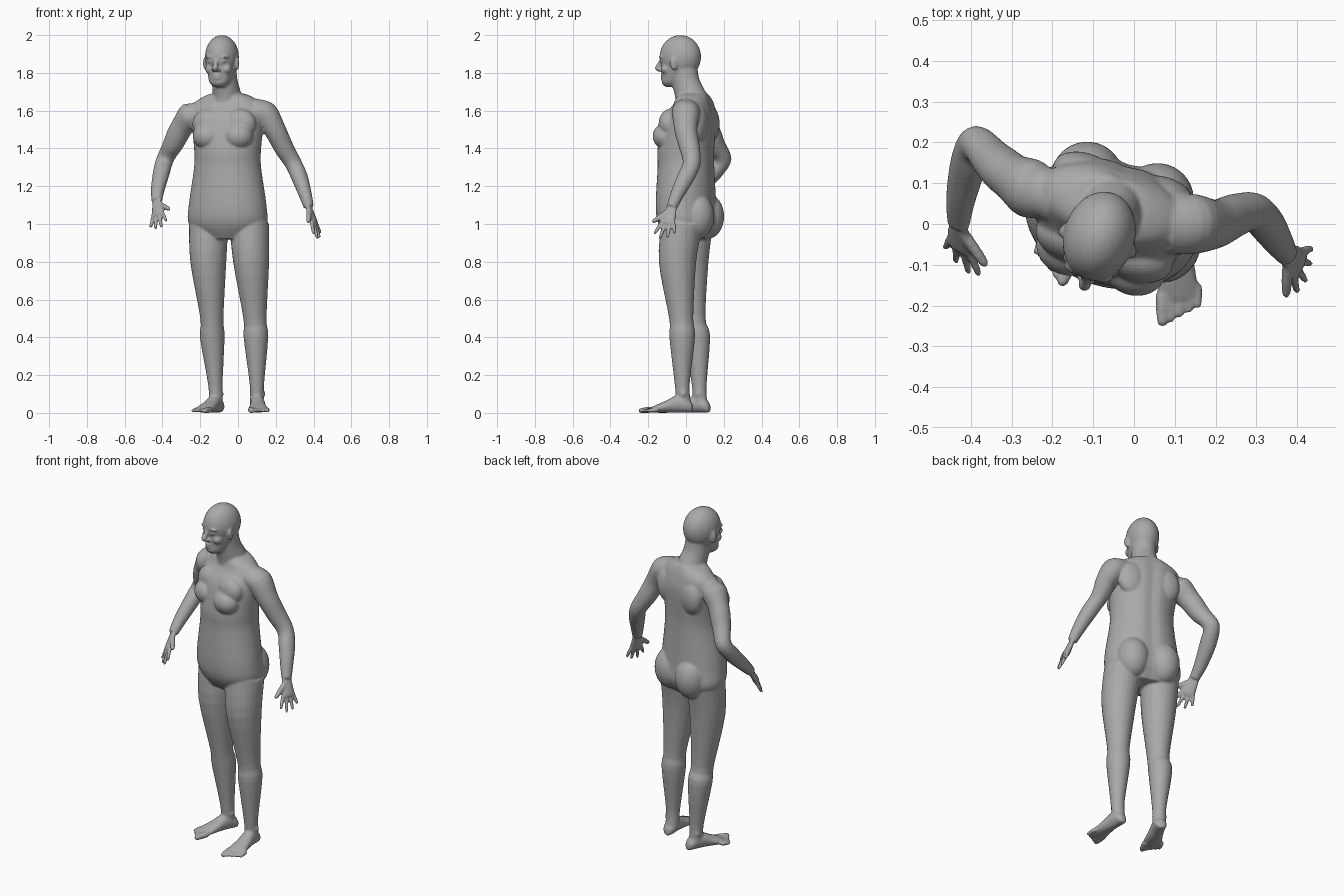
import bpy, bmesh, math
from mathutils import Vector, Matrix

if "Cube" in bpy.data.objects:
    bpy.data.objects.remove(bpy.data.objects["Cube"])

UP = Vector((0, 0, 1))
MIRROR = (-1, 1)
bm = bmesh.new()


def facing(degrees):
    """Left and forward directions of a part turned towards the model's right."""
    angle = math.radians(degrees)
    cosine, sine = math.cos(angle), math.sin(angle)
    return Vector((cosine, -sine, 0)), Vector((-sine, -cosine, 0))


def ring(centre, across, depth, sides=24, groove=0):
    """Ellipse of points, optionally dented at the back."""
    points = []
    for index in range(sides):
        angle = math.tau * index / sides
        dent = 1 - groove * math.exp(-((angle - 1.5 * math.pi) / .17) ** 2)
        points.append(centre + (across * math.cos(angle) + depth * math.sin(angle)) * dent)
    return points


def loft(rings, steps=4):
    """Closed skin through rings, with a smooth curve between them."""
    rows = []
    padded = [rings[0], *rings, rings[-1]]
    for before, start, end, after in zip(padded, padded[1:], padded[2:], padded[3:]):
        for step in range(steps):
            t = step / steps
            rows.append([b + (c - a) * t / 2 + (a * 2 - b * 5 + c * 4 - d) * t * t / 2
                         + (b * 3 - a - c * 3 + d) * t ** 3 / 2
                         for a, b, c, d in zip(before, start, end, after)])
    rows.append(rings[-1])
    rows = [[bm.verts.new(point) for point in row] for row in rows]
    for low, high in zip(rows, rows[1:]):
        for index in range(len(low)):
            bm.faces.new((low[index - 1], low[index], high[index], high[index - 1]))
    bm.faces.new(rows[0][::-1])
    bm.faces.new(rows[-1])


def tube(points, radii, side, flat=1):
    """Limb along a path; radii run towards side, flat scales the other axis."""
    points = [Vector(point) for point in points]
    ends = zip([points[0], *points], [*points[1:], points[-1]])
    rings = []
    for point, radius, (previous, following) in zip(points, radii, ends):
        along = (following - previous).normalized()
        across = (side - along * side.dot(along)).normalized()
        rings.append(ring(point, across * radius, along.cross(across) * radius * flat))
    loft(rings)


def finger(base, tip, radius, side):
    """Digit with a rounded tip."""
    tube([base, base.lerp(tip, .5), base.lerp(tip, .9), tip],
         [radius, radius, radius * .8, radius * .4], side)


def blob(centre, frame, size):
    """Ellipsoid sized along the frame's left, forward and up directions."""
    turn = Matrix((*frame, UP)).transposed().to_4x4()
    matrix = Matrix.Translation(centre) @ turn @ Matrix.Diagonal((*size, 1))
    bmesh.ops.create_uvsphere(bm, u_segments=24, v_segments=16, radius=1, matrix=matrix)


def place(origin, frame, left, front, height):
    return origin + frame[0] * left + frame[1] * front + UP * height


# Torso: height, half width, half depth, shift to the back
body = facing(17)
side, forward = body
core = Vector((-.055, 0, 0))
torso = [(.92, .14, .1, .01), (1, .21, .15, .01), (1.1, .21, .155, 0), (1.3, .18, .147, 0),
         (1.4, .18, .147, 0), (1.55, .195, .135, .02), (1.63, .185, .1, .04),
         (1.67, .14, .085, .04), (1.69, .09, .075, .04)]
loft([ring(core + Vector((0, back, height)), side * width, forward * depth, 48, .07)
      for height, width, depth, back in torso])

# Chest, shoulder blades and buttocks
for sign in MIRROR:
    blob(place(core, body, sign * .085, .085, 1.465), body, (.08, .07, .07))
    blob(place(core, body, sign * .085, .06, 1.53), body, (.09, .06, .08))
    blob(place(core, body, sign * .1, -.1, 1.53), body, (.08, .05, .1))
    blob(place(core, body, sign * .09, -.09, 1.04), body, (.09, .09, .12))

# Neck
tube([(-.06, .04, 1.62), (-.06, .02, 1.69), (-.07, 0, 1.75), (-.075, -.01, 1.82)],
     [.09, .075, .068, .066], side, 1.08)

# Head: rounded skull over a jaw
skull = Vector((-.085, -.03, 0))
blob(place(skull, body, 0, 0, 1.885), body, (.088, .112, .115))
jaw = [(1.725, .05, .025, .03), (1.745, .045, .05, .055), (1.78, .025, .065, .075),
       (1.84, 0, .08, .1), (1.9, 0, .08, .1)]
loft([ring(place(skull, body, 0, front, height), side * width, forward * depth)
      for height, front, width, depth in jaw])

# Nose, lips and chin
bridge, tip, base = [place(skull, body, 0, front, height)
                     for front, height in ((.1, 1.88), (.125, 1.825), (.115, 1.808))]
tube([bridge, bridge.lerp(tip, .6), tip, base], [.009, .012, .016, .008], side)
for height, width in ((1.787, .026), (1.771, .023)):
    blob(place(skull, body, 0, .092, height), body, (width, .017, .008))
blob(place(skull, body, 0, .08, 1.75), body, (.026, .02, .018))

# Nostrils, eyes, brows, cheeks and ears
for sign in MIRROR:
    blob(place(skull, body, sign * .015, .106, 1.815), body, (.009, .014, .009))
    blob(place(skull, body, sign * .034, .09, 1.862), body, (.017, .014, .009))
    blob(place(skull, body, sign * .034, .092, 1.885), body, (.03, .016, .009))
    blob(place(skull, body, sign * .045, .066, 1.82), body, (.027, .028, .026))
    blob(place(skull, body, sign * .088, .01, 1.85), facing(17 - sign * 20), (.01, .02, .036))

# Legs from hip to heel, sharing heights and thicknesses
heights = (1, .8, .5, .4, .15, .04)
thickness = (.104, .095, .061, .065, .038, .037)
left_leg = [(.06, -.02), (.07, -.045), (.09, -.025), (.095, -.02), (.1, -.02), (.1, -.01)]
right_leg = [(-.155, .035), (-.157, .02), (-.138, .04), (-.136, .06), (-.12, .07), (-.117, .075)]
for path in (left_leg, right_leg):
    points = [Vector((*spot, height)) for spot, height in zip(path, heights)]
    tube(points, thickness, side, 1.05)
    blob(points[2] + forward * .04 + UP * .03, body, (.036, .026, .045))

# Feet: position along the sole, half width, half height
sole = [(-.052, .016, .02), (-.035, .032, .033), (0, .036, .044), (.04, .038, .045),
        (.085, .043, .033), (.135, .05, .022), (.17, .047, .014)]
for ankle, turn, outward in (((.104, -.015, 0), -1, 1), ((-.115, .078, 0), 25, -1)):
    left, toward = facing(turn)
    frame = (left * outward, toward)
    ankle = Vector(ankle)
    loft([ring(place(ankle, frame, 0, front, height + .002), frame[0] * width, UP * height)
          for front, width, height in sole])
    for index in range(5):
        across = .022 * index - .038
        finger(place(ankle, frame, across, .155 - .006 * index, .018),
               place(ankle, frame, across, .236 - .011 * index, .011),
               .0115 if index else .016, left)
    for sign in MIRROR:
        blob(place(ankle, frame, sign * .028, 0, .1), frame, (.013, .016, .018))

# Arms from shoulder to wrist, with the hand's aim and thumb direction
arm_radii = (.075, .074, .06, .054, .047, .046, .037, .028)
left_arm = [(.08, 0, 1.595), (.145, 0, 1.58), (.2, 0, 1.49), (.245, .02, 1.4),
            (.293, .03, 1.32), (.325, 0, 1.25), (.355, -.045, 1.16), (.375, -.075, 1.09)]
right_arm = [(-.19, .07, 1.59), (-.25, .085, 1.575), (-.305, .12, 1.5), (-.345, .155, 1.42),
             (-.385, .195, 1.345), (-.405, .15, 1.275), (-.425, .06, 1.18), (-.43, 0, 1.12)]
for path, aim, thumb in ((left_arm, (.3, -.25, -.95), (-.35, -.9, .1)),
                         (right_arm, (.05, -.6, -.8), (.7, -.5, .4))):
    aim = Vector(aim).normalized()
    thumb = Vector(thumb)
    thumb = (thumb - aim * thumb.dot(aim)).normalized()
    tube(path, arm_radii, thumb, .95)
    wrist = Vector(path[-1])
    tube([wrist + aim * reach for reach in (-.03, 0, .045, .085, .1)],
         [.03, .029, .036, .04, .034], thumb, .45)
    for index, length in enumerate((.085, .098, .092, .072)):
        spread = 1 - index / 1.5
        knuckle = wrist + aim * (.088 - .005 * abs(index - 1)) + thumb * spread * .03
        direction = (aim + thumb * spread * .35).normalized()
        finger(knuckle, knuckle + direction * length, .0105, thumb)
    finger(wrist + aim * .03 + thumb * .02, wrist + aim * .1 + thumb * .086, .014, thumb)

# Fuse all parts into one skin
bmesh.ops.recalc_face_normals(bm, faces=bm.faces)
mesh = bpy.data.meshes.new("body")
bm.to_mesh(mesh)
bm.free()
figure = bpy.data.objects.new("body", mesh)
bpy.context.collection.objects.link(figure)
fuse = figure.modifiers.new("fuse", "REMESH")
fuse.mode = "VOXEL"
fuse.voxel_size = .006
fuse.use_smooth_shade = True
soften = figure.modifiers.new("soften", "SMOOTH")
soften.factor = .5
soften.iterations = 6

# Material
colour = (.4, .4, .4, 1)
grey = bpy.data.materials.new("plain grey")
grey.use_nodes = True
grey.diffuse_color = colour
grey.node_tree.nodes["Principled BSDF"].inputs["Base Color"].default_value = colour
mesh.materials.append(grey)
